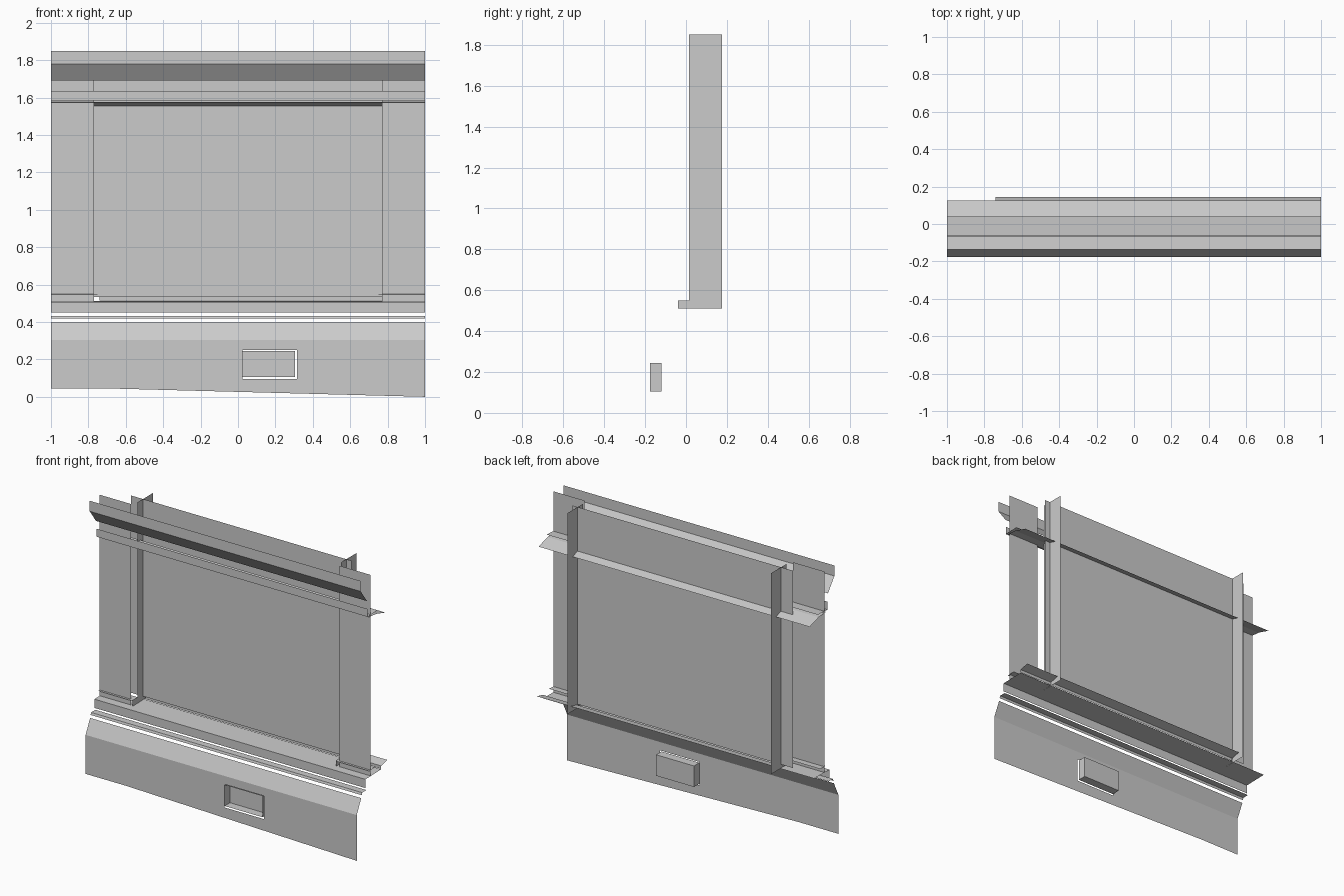
import bpy

if "Cube" in bpy.data.objects:
    bpy.data.objects.remove(bpy.data.objects["Cube"])


def mesh(name, verts, faces):
    me = bpy.data.meshes.new(name)
    me.from_pydata(verts, [], faces)
    me.update()
    ob = bpy.data.objects.new(name, me)
    bpy.context.collection.objects.link(ob)
    return ob


def strip(name, profile, x0=-1.0, x1=1.0):
    """Sweep an open (y, z) profile along x as thin sheet metal."""
    verts = [(x, y, z) for y, z in profile for x in (x0, x1)]
    faces = [(2 * i, 2 * i + 1, 2 * i + 3, 2 * i + 2) for i in range(len(profile) - 1)]
    return mesh(name, verts, faces)


def web(name, x, outline):
    """Flat plate facing sideways, from a (y, z) outline."""
    return mesh(name, [(x, y, z) for y, z in outline], [tuple(range(len(outline)))])


# Lower front panel with a tapering bottom edge and a rectangular opening
FRONT = -0.177


def bottom(x):
    return 0.045 if x <= -0.7 else 0.045 * (1 - x) / 1.7


xs = [-1, -0.7, 0.025, 0.315, 1]
verts = []
for x in xs:
    verts += [(x, FRONT, bottom(x)), (x, FRONT, 0.095), (x, FRONT, 0.25),
              (x, FRONT, 0.305), (x, -0.13, 0.40)]
faces = []
for i in range(len(xs) - 1):
    for j in range(4):
        if (i, j) != (2, 1):
            a = i * 5 + j
            faces.append((a, a + 5, a + 6, a + 1))
mesh("lower_panel", verts, faces)

# Open-fronted recess box behind the opening
bx0, bx1, bz0, bz1, by = 0.025, 0.305, 0.105, 0.245, -0.12
rim = [(bx0, bz0), (bx1, bz0), (bx1, bz1), (bx0, bz1)]
mesh("recess_box", [(x, FRONT, z) for x, z in rim] + [(x, by, z) for x, z in rim],
     [(4, 5, 6, 7)] + [(i, i + 4, (i + 1) % 4 + 4, (i + 1) % 4) for i in range(4)])

# Thin trim and sill below the window
strip("lower_trim", [(-0.125, 0.418), (-0.12, 0.433), (-0.075, 0.433)])
strip("window_sill", [(-0.085, 0.45), (-0.085, 0.508), (0.08, 0.512)])
strip("rear_sill_ledge", [(0.08, 0.515), (0.08, 0.535), (0.145, 0.55)], -0.74, 1)

# Window pane
strip("window_pane", [(0.07, 0.535), (0.07, 1.85)], -0.84, 0.79)

# Wall pillars, jamb webs with a foot, and short ledges on both sides
for side, s in (("left", -1), ("right", 1)):
    a, b = sorted((s * 0.77, s * 1.0))
    strip(side + "_wall", [(-0.03, 0.51), (-0.03, 1.85)], a, b)
    web(side + "_jamb", s * 0.75,
        [(-0.04, 0.51), (0.175, 0.51), (0.175, 1.85), (0.014, 1.85),
         (0.014, 0.55), (-0.04, 0.55)])
    a, b = sorted((s * 0.75, s * 1.0))
    strip(side + "_lower_ledge", [(-0.045, 0.548), (0.014, 0.55)], a, b)

# Rails over the window and the overhanging top lip
strip("upper_rail", [(-0.063, 1.636), (-0.063, 1.583), (0.04, 1.588)])
strip("upper_rear_ledge", [(-0.045, 1.575), (0.03, 1.568), (0.125, 1.54)])
strip("top_lip", [(-0.135, 1.85), (-0.135, 1.78), (-0.068, 1.69)])
